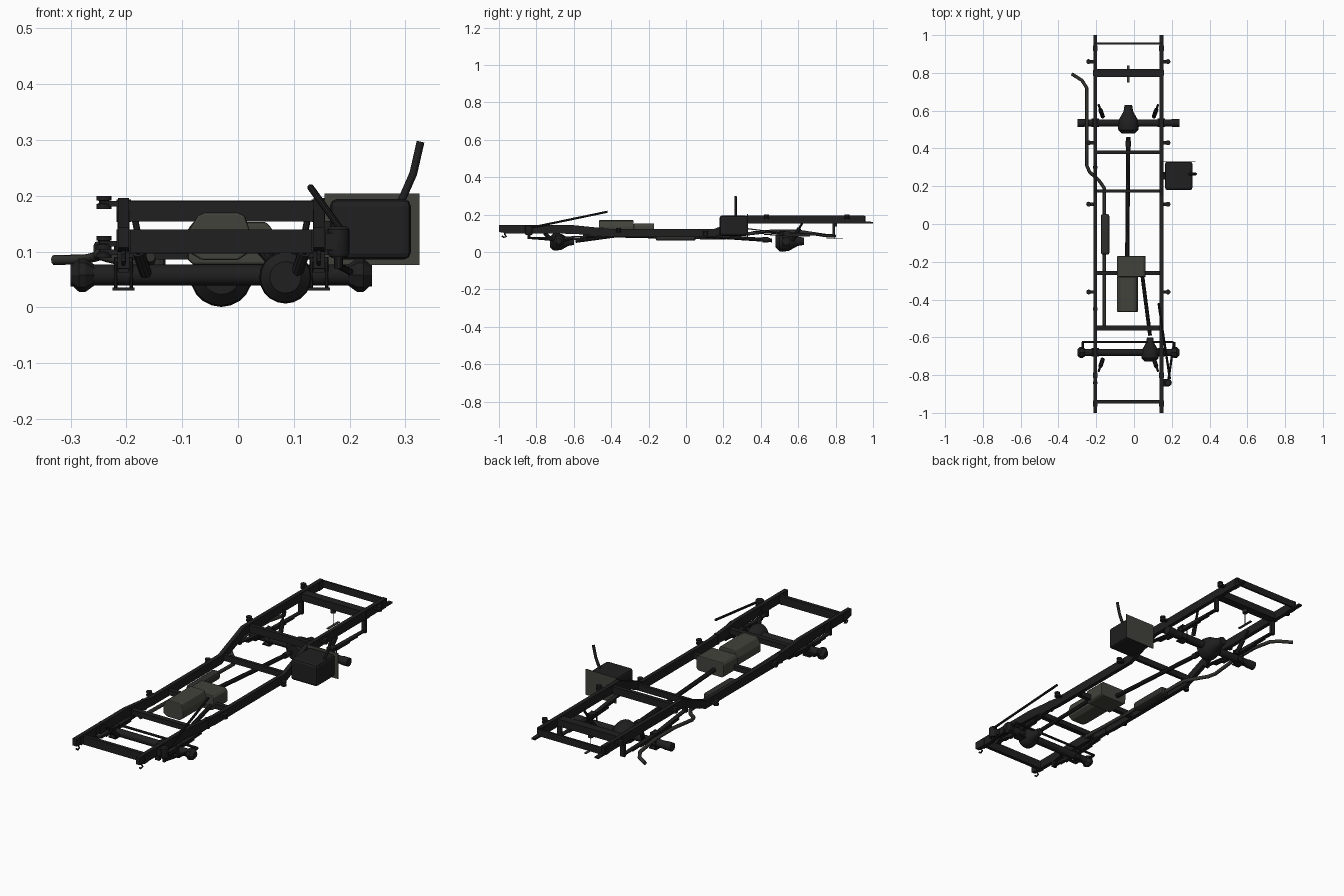
import bpy, bmesh, math
from mathutils import Vector

cube = bpy.data.objects.get("Cube")
if cube:
    bpy.data.objects.remove(cube, do_unlink=True)


def material(name, rgb):
    m = bpy.data.materials.new(name)
    m.use_nodes = True
    m.diffuse_color = (*rgb, 1)
    m.node_tree.nodes["Principled BSDF"].inputs["Base Color"].default_value = (*rgb, 1)
    return m


BLACK = material("chassis black", (0.014, 0.014, 0.015))
GREY = material("cast metal grey", (0.055, 0.055, 0.045))
DARK = material("exhaust dark grey", (0.03, 0.03, 0.027))
MID = -0.03          # centre line of the frame
HALF = 0.175         # from centre line to each rail
SIDES = (("right", -1), ("left", 1))


def finish(name, bm, mat, smooth=False, bevel=0):
    bmesh.ops.recalc_face_normals(bm, faces=bm.faces)
    mesh = bpy.data.meshes.new(name)
    bm.to_mesh(mesh)
    bm.free()
    ob = bpy.data.objects.new(name, mesh)
    bpy.context.collection.objects.link(ob)
    mesh.materials.append(mat)
    if bevel:
        mod = ob.modifiers.new("bevel", "BEVEL")
        mod.width, mod.segments = bevel, 2
    if smooth:
        bpy.ops.object.select_all(action="DESELECT")
        ob.select_set(True)
        bpy.context.view_layer.objects.active = ob
        bpy.ops.object.shade_smooth_by_angle()
    return ob


def box(name, centre, size, mat=BLACK, bevel=0):
    bm = bmesh.new()
    bmesh.ops.create_cube(bm, size=1)
    for v in bm.verts:
        v.co = Vector(centre) + v.co * Vector(size)
    return finish(name, bm, mat, bevel=bevel)


def prism(name, points, axis, lo, hi, mat=BLACK, bevel=0):
    """Extrude a 2D outline along x or y."""
    bm = bmesh.new()
    verts = [bm.verts.new((lo, a, b) if axis == "x" else (a, lo, b)) for a, b in points]
    face = bm.faces.new(verts)
    new = bmesh.ops.extrude_face_region(bm, geom=[face])["geom"]
    step = Vector((hi - lo, 0, 0) if axis == "x" else (0, hi - lo, 0))
    bmesh.ops.translate(bm, vec=step, verts=[g for g in new if isinstance(g, bmesh.types.BMVert)])
    return finish(name, bm, mat, bevel=bevel)


def lathe(name, start, direction, profile, mat=BLACK, n=16):
    """Rings of (distance, radius) along a direction, capped at both ends."""
    bm = bmesh.new()
    turn = Vector(direction).to_track_quat("Z", "Y")
    rings = []
    for d, r in profile:
        rings.append([bm.verts.new(Vector(start) + turn @ Vector(
            (r * math.cos(i * math.tau / n), r * math.sin(i * math.tau / n), d))) for i in range(n)])
    for a, b in zip(rings, rings[1:]):
        for i in range(n):
            j = (i + 1) % n
            bm.faces.new((a[i], a[j], b[j], b[i]))
    bm.faces.new(rings[0])
    bm.faces.new(rings[-1])
    return finish(name, bm, mat, smooth=True)


def rod(name, a, b, r, mat=BLACK, n=10):
    d = Vector(b) - Vector(a)
    return lathe(name, a, d, [(0, r), (d.length, r)], mat, n)


def pipe(name, points, r, mat=BLACK):
    cu = bpy.data.curves.new(name, "CURVE")
    cu.dimensions = "3D"
    cu.bevel_depth, cu.bevel_resolution, cu.use_fill_caps = r, 2, True
    sp = cu.splines.new("POLY")
    sp.points.add(len(points) - 1)
    for p, co in zip(sp.points, points):
        p.co = (*co, 1)
    ob = bpy.data.objects.new(name, cu)
    bpy.context.collection.objects.link(ob)
    cu.materials.append(mat)
    return ob


# Frame rails, mounts, springs and shocks on both sides
rail = [(-1, 0.107), (-0.96, 0.1), (-0.6, 0.097), (-0.4, 0.08), (0.15, 0.08), (0.33, 0.153),
        (1, 0.153), (1, 0.161), (0.955, 0.163), (0.955, 0.196), (0.33, 0.196),
        (0.15, 0.123), (-0.4, 0.123), (-0.6, 0.143), (-1, 0.143)]
for side, s in SIDES:
    x = MID + s * HALF
    prism(side + "_frame_rail", rail, "x", x - 0.01, x + 0.01)
    for i, (y, z) in enumerate([(0.86, 0.192), (0.43, 0.192), (0.105, 0.105), (-0.36, 0.12)]):
        box(f"{side}_body_mount_arm_{i}", (x + s * 0.022, y, z - 0.006), (0.03, 0.018, 0.01))
        lathe(f"{side}_body_mount_pad_{i}", (x + s * 0.035, y, z - 0.016), (0, 0, 1),
              [(0, 0.013), (0.009, 0.013), (0.011, 0.009), (0.015, 0.009), (0.016, 0.013), (0.024, 0.013)], n=12)
    for i, y in enumerate((-0.95, -0.8, 0.8, 0.93)):
        box(f"{side}_rail_bracket_{i}", (x, y, 0.12 if y < 0 else 0.173), (0.026, 0.03, 0.04))
    # Leaf springs with clamp plates
    for end, ya, yb, za, zb, axle, low in (("front", -0.84, -0.45, 0.075, 0.085, -0.68, 0.075),
                                           ("rear", 0.3, 0.79, 0.125, 0.09, 0.535, 0.096)):
        for leaf, k in enumerate((1, 0.75, 0.5)):
            a, b = axle + (ya - axle) * k, axle + (yb - axle) * k
            z0, z1 = low + (za - low) * k * k, low + (zb - low) * k * k
            t = -0.006 * leaf
            prism(f"{end}_{side}_spring_leaf_{leaf}",
                  [(a, z0 + t), (axle, low + t), (b, z1 + t), (b, z1 + t + 0.006),
                   (axle, low + t + 0.006), (a, z0 + t + 0.006)], "x", x - 0.01, x + 0.01)
        box(f"{end}_{side}_clamp_plate", (x, axle, 0.033), (0.04, 0.045, 0.005))
        box(f"{end}_{side}_clamp_top", (x, axle, low + 0.01), (0.03, 0.04, 0.008))
        for dx in (-0.014, 0.014):
            for dy in (-0.017, 0.017):
                rod(f"{end}_{side}_u_bolt", (x + dx, axle + dy, 0.03), (x + dx, axle + dy, low + 0.015), 0.003, n=6)
        top = 0.125 if end == "front" else 0.17
        for y, z in ((ya, za), (yb, zb)):
            box(f"{end}_{side}_spring_shackle", (x, y, (z + top) / 2), (0.022, 0.014, top - z + 0.01))
        # Shock absorber, wider body below a thin rod
        y1 = -0.78 if end == "front" else 0.63
        p, q = Vector((x - s * 0.04, axle + (y1 - axle) * 0.35, 0.06)), Vector((x - s * 0.018, y1, top))
        rod(f"{end}_{side}_shock_body", p, p.lerp(q, 0.6), 0.011)
        rod(f"{end}_{side}_shock_rod", p, q, 0.006)
    # Tow hook
    pipe(side + "_tow_hook", [(x, -0.97, 0.107), (x, -0.97, 0.095), (x, -0.96, 0.082),
                              (x, -0.975, 0.078), (x, -0.985, 0.086)], 0.004)

# Cross members: position, height, depth and thickness
for i, (y, z, d, h) in enumerate([(-0.94, 0.119, 0.018, 0.042), (-0.55, 0.11, 0.026, 0.026),
                                  (-0.26, 0.098, 0.022, 0.025), (0.175, 0.105, 0.016, 0.03),
                                  (0.38, 0.172, 0.02, 0.036), (0.8, 0.174, 0.042, 0.036),
                                  (0.955, 0.174, 0.01, 0.034)]):
    box(f"cross_member_{i}", (MID, y, z), (2 * HALF, d, h))

# Axles with differentials and hubs
for end, y, z, dx, r in (("front", -0.68, 0.058, 0.085, 0.047), ("rear", 0.535, 0.058, MID, 0.056)):
    rod(end + "_axle_tube", (-0.29, y, z), (0.23, y, z), 0.019, n=14)
    zc = r + 0.001 if end == "rear" else 0.054
    nose = 1
    lathe(end + "_differential", (dx, y - r, zc), (0, nose, 0),
          [(0, r * 0.6), (r * 0.35, r * 0.95), (r * 0.7, r), (r * 1.3, r * 0.9),
           (r * 2.1, r * 0.45), (r * 2.7, r * 0.35)], n=20)
    for side, s in SIDES:
        prof = [(0, 0.017), (0.018, 0.03), (0.03, 0.03), (0.045, 0.016)]
        if end == "rear":
            prof = [(0, 0.019), (0.01, 0.021), (0.045, 0.021)]
        lathe(f"{end}_{side}_hub", (MID + s * 0.225, y, z), (s, 0, 0), prof, n=8 if end == "front" else 14)

# Steering linkage
rod("tie_rod", (-0.275, -0.625, 0.065), (0.21, -0.625, 0.065), 0.006)
for side, s in SIDES:
    rod(side + "_steering_arm", (MID + s * 0.242, -0.625, 0.065), (MID + s * 0.242, -0.68, 0.06), 0.007)
lathe("steering_box", (0.18, -0.84, 0.09), (0, 0, 1), [(0, 0.016), (0.008, 0.02), (0.05, 0.02), (0.055, 0.015)])
rod("steering_shaft", (0.19, -0.82, 0.132), (0.13, -0.42, 0.215), 0.006)
rod("drag_link", (0.18, -0.84, 0.075), (0.208, -0.65, 0.06), 0.006)
rod("pitman_shaft", (0.18, -0.84, 0.07), (0.18, -0.84, 0.095), 0.008)
box("steering_box_bracket", (0.162, -0.84, 0.118), (0.03, 0.04, 0.03))

# Engine block, gearbox and drive shafts
prism("engine_block", [(-0.09, 0.1), (-0.09, 0.135), (-0.072, 0.165), (-0.06, 0.17), (0, 0.17),
                       (0.012, 0.165), (0.022, 0.135), (0.022, 0.1), (0, 0.085), (-0.065, 0.085)],
      "y", -0.465, -0.28, GREY, 0.004)
prism("gearbox", [(-0.09, 0.085), (-0.09, 0.14), (-0.08, 0.153), (0.05, 0.153),
                  (0.062, 0.14), (0.062, 0.085), (0.05, 0.077), (-0.08, 0.077)],
      "y", -0.28, -0.17, GREY, 0.004)
rod("rear_drive_shaft", (-0.036, -0.17, 0.105), (MID, 0.46, 0.062), 0.011)
rod("front_drive_shaft", (0.045, -0.28, 0.1), (0.085, -0.59, 0.058), 0.01)
lathe("drive_shaft_joint", (MID, 0.41, 0.065), (0, 1, 0), [(0, 0.014), (0.03, 0.014)])

# Fuel tank with filler neck and backing plate
box("fuel_tank", (0.237, 0.255, 0.14), (0.145, 0.15, 0.108), bevel=0.012)
box("fuel_tank_plate", (0.24, 0.329, 0.14), (0.17, 0.004, 0.128), GREY)
box("fuel_tank_hanger", (0.16, 0.255, 0.14), (0.02, 0.04, 0.03))
pipe("filler_neck", [(0.29, 0.265, 0.185), (0.314, 0.265, 0.24), (0.327, 0.265, 0.297)], 0.007)

# Exhaust
X = -0.157
pipe("exhaust_pipe", [(X, -0.55, 0.09), (X, -0.1, 0.08), (X, 0.19, 0.075), (-0.185, 0.23, 0.078),
                      (-0.235, 0.275, 0.09), (-0.25, 0.31, 0.095), (-0.25, 0.45, 0.11), (-0.25, 0.6, 0.11),
                      (-0.25, 0.72, 0.092), (-0.275, 0.76, 0.086), (-0.33, 0.795, 0.085)], 0.009, DARK)
box("muffler", (-0.153, -0.055, 0.08), (0.046, 0.215, 0.04), DARK, 0.012)

# Spare wheel winch
rod("winch_cable", (MID, 0.795, 0.16), (MID, 0.795, 0.072), 0.002, GREY, 6)
box("winch_plate", (MID, 0.795, 0.071), (0.012, 0.09, 0.004), GREY)
lathe("winch_drum", (MID, 0.795, 0.135), (0, 0, 1), [(0, 0.012), (0.025, 0.012)])
